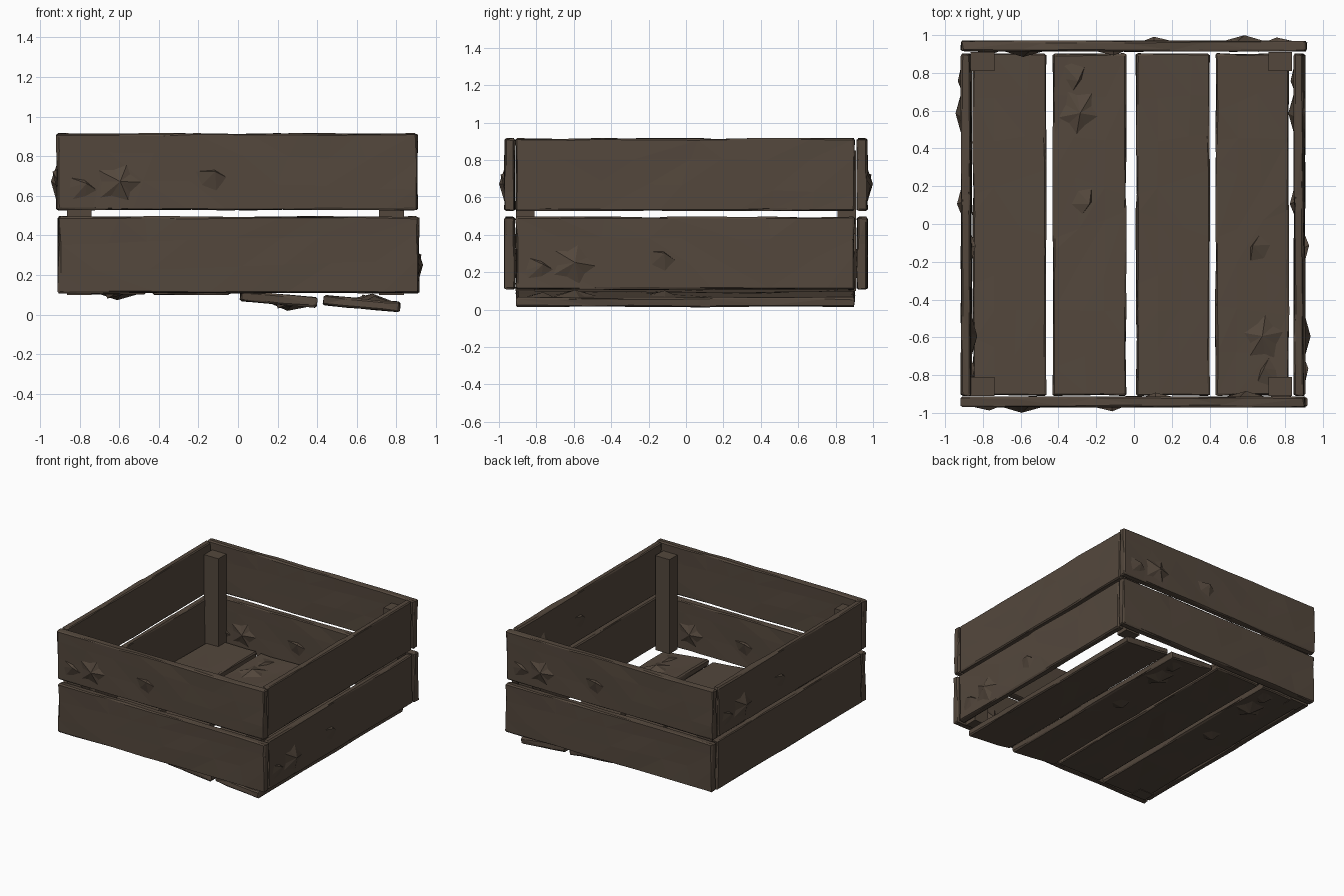
import bpy, bmesh, math, random
from mathutils import Matrix, Vector

if "Cube" in bpy.data.objects:
    bpy.data.objects.remove(bpy.data.objects["Cube"])

wood = bpy.data.materials.new("dark brown wood")
wood.diffuse_color = (0.088, 0.064, 0.046, 1)
wood.use_nodes = True
wood.node_tree.nodes["Principled BSDF"].inputs["Base Color"].default_value = wood.diffuse_color


def mound(bm, cx, cz, rx, rz, height, face_y, sides, rng, lean=(0, 0)):
    """Faceted knot: a star-shaped fan rising out of the -y face."""
    apex = bm.verts.new((cx + lean[0], face_y - height, cz + lean[1]))
    rim = []
    for i in range(sides):
        a = 2 * math.pi * i / sides + rng.uniform(-0.15, 0.15)
        r = 1.0 if i % 2 == 0 else 0.68
        rim.append(bm.verts.new((cx + rx * r * math.cos(a), face_y + 0.006,
                                 cz + rz * r * math.sin(a))))
    for i in range(sides):
        bm.faces.new((rim[i], rim[(i + 1) % sides], apex))


def board_mesh(length, width, thick, seed):
    """Hand-hewn board along x, knots on its -y face near the left end."""
    rng = random.Random(seed)
    bm = bmesh.new()
    bmesh.ops.create_cube(bm, size=1, matrix=Matrix.Diagonal((length, thick, width, 1)))
    bmesh.ops.bevel(bm, geom=bm.edges[:], offset=0.008, segments=1, affect='EDGES')
    # slanted cuts break the board into irregular facets
    for i in range(7):
        x = length * ((i + 1) / 8 - 0.5)
        bmesh.ops.bisect_plane(bm, geom=bm.verts[:] + bm.edges[:] + bm.faces[:],
                               plane_co=(x, 0, 0),
                               plane_no=(1, 0, rng.uniform(-0.5, 0.5)))
    for z in (-0.06, 0.08):
        bmesh.ops.bisect_plane(bm, geom=bm.verts[:] + bm.edges[:] + bm.faces[:],
                               plane_co=(0, 0, z),
                               plane_no=(rng.uniform(-0.06, 0.06), 0, 1))
    for v in bm.verts:
        v.co += Vector((rng.uniform(-1, 1) * 0.005, rng.uniform(-1, 1) * 0.003,
                        rng.uniform(-1, 1) * 0.004))
    bmesh.ops.triangulate(bm, faces=bm.faces[:])
    f = -thick / 2
    mound(bm, -0.60, -0.06, 0.14, 0.12, 0.030, f, 10, rng, (0.01, 0.01))   # main knot
    mound(bm, -0.80, -0.09, 0.10, 0.08, 0.018, f, 6, rng, (0.04, 0.03))    # side ridge
    mound(bm, -0.14, -0.04, 0.10, 0.08, 0.022, f, 5, rng, (0.03, 0.04))    # splinter
    bmesh.ops.recalc_face_normals(bm, faces=bm.faces[:])
    me = bpy.data.meshes.new("board")
    bm.to_mesh(me)
    bm.free()
    me.materials.append(wood)
    return me


def place(name, me, loc, rot):
    ob = bpy.data.objects.new(name, me)
    ob.matrix_world = Matrix.Translation(loc) @ rot
    bpy.context.collection.objects.link(ob)
    return ob


def rz(deg):
    return Matrix.Rotation(math.radians(deg), 4, 'Z')


def rx(deg):
    return Matrix.Rotation(math.radians(deg), 4, 'X')


def ry(deg):
    return Matrix.Rotation(math.radians(deg), 4, 'Y')


long_board = board_mesh(1.82, 0.385, 0.055, 4)
short_board = board_mesh(1.81, 0.385, 0.05, 9)
UP, LOW = 0.722, 0.302

# walls: knots face outward or inward depending on the turn
place("front_upper_board", long_board, (-0.005, -0.942, UP), rz(0))
place("front_lower_board", long_board, (0.003, -0.942, LOW), rz(180))
place("back_upper_board", long_board, (-0.005, 0.942, UP), rz(180))
place("back_lower_board", long_board, (0.003, 0.942, LOW), rz(0))
place("right_upper_board", short_board, (0.872, -0.004, UP), rz(-90))
place("right_lower_board", short_board, (0.880, -0.004, LOW), rz(90))
place("left_upper_board", short_board, (-0.890, -0.004, UP), rz(-90))
place("left_lower_board", short_board, (-0.885, -0.004, LOW), rz(90))

# floor slats: (x, z, sideways tilt, turn, knots up)
slats = [(-0.660, 0.128, 0, -90, False), (-0.235, 0.125, 0, -90, True),
         (0.205, 0.078, 5, -90, False), (0.625, 0.055, 5, 90, True)]
for i, (x, z, tilt, turn, up) in enumerate(slats):
    place(f"floor_slat_{i + 1}", short_board, (x, -0.003, z),
          ry(tilt) @ rz(turn) @ rx(-90 if up else 90))

# corner posts
bm = bmesh.new()
bmesh.ops.create_cube(bm, size=1, matrix=Matrix.Diagonal((0.125, 0.10, 0.75, 1)))
post = bpy.data.meshes.new("post")
bm.to_mesh(post)
bm.free()
post.materials.append(wood)
for side, x in (("left", -0.802), ("right", 0.775)):
    for end, y in (("front", -0.86), ("back", 0.86)):
        place(f"{end}_{side}_post", post, (x, y, 0.475), Matrix())
